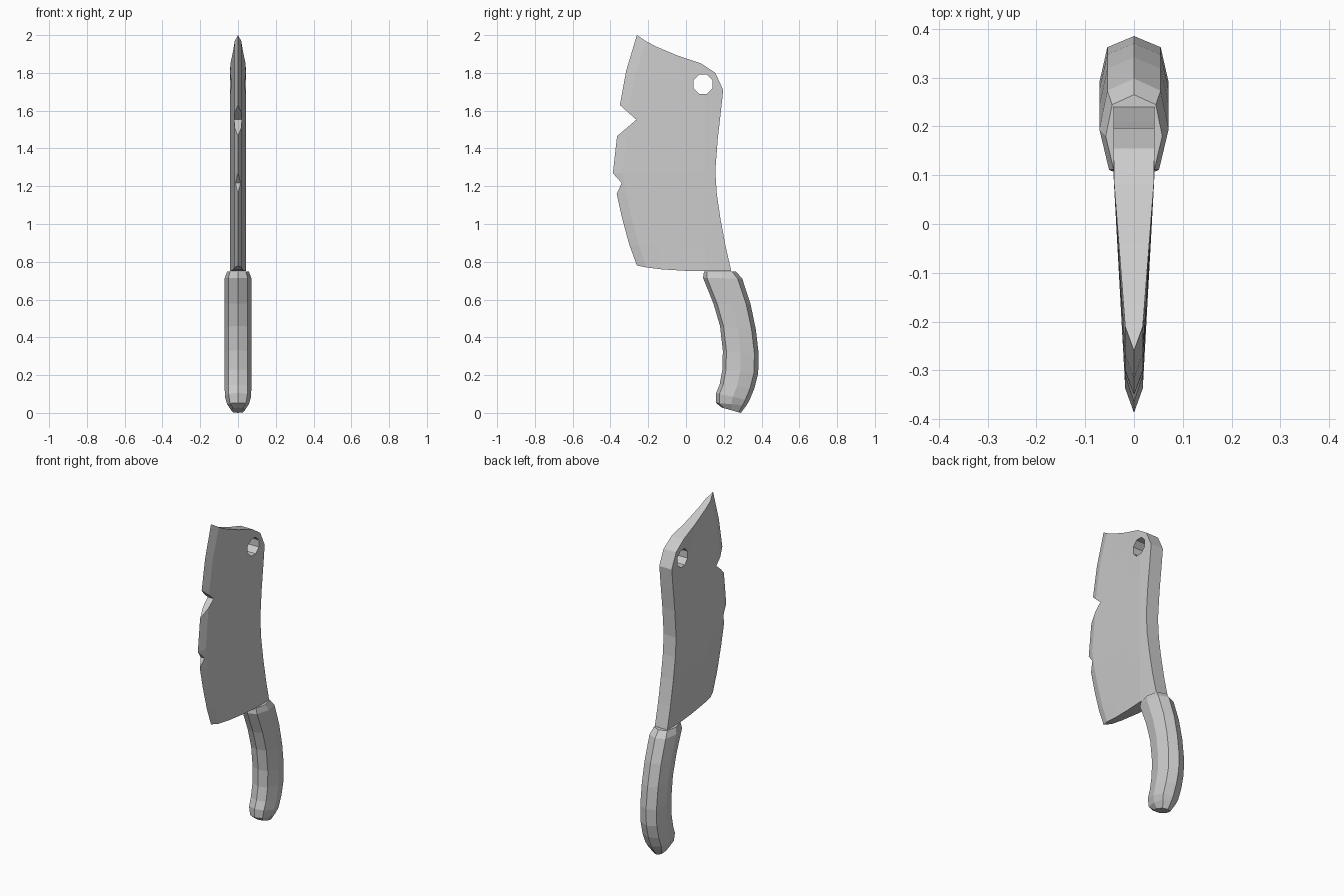
import bpy, bmesh, math

if "Cube" in bpy.data.objects:
    bpy.data.objects.remove(bpy.data.objects["Cube"])


def loft(name, rings):
    """Skin x-symmetric rings; each ring starts on the centre line, ends are capped in strips."""
    bm = bmesh.new()
    vs = [[bm.verts.new(p) for p in r] for r in rings]
    n = len(vs[0])
    for a, b in zip(vs, vs[1:]):
        for i in range(n):
            j = (i + 1) % n
            bm.faces.new((a[i], a[j], b[j], b[i]))
    for r in (vs[0], vs[-1]):
        for i in range(n // 2):
            ids = dict.fromkeys((i, i + 1, n - i - 1, (n - i) % n))
            if len(ids) > 2:
                bm.faces.new([r[k] for k in ids])
    bmesh.ops.recalc_face_normals(bm, faces=bm.faces)
    me = bpy.data.meshes.new(name)
    bm.to_mesh(me)
    bm.free()
    ob = bpy.data.objects.new(name, me)
    bpy.context.collection.objects.link(ob)
    return ob


def prism(pts):
    """Sideways cutter with a (y, z) outline."""
    bm = bmesh.new()
    f = bm.faces.new([bm.verts.new((-0.2, y, z)) for y, z in pts])
    ext = bmesh.ops.extrude_face_region(bm, geom=[f])
    for v in ext["geom"]:
        if isinstance(v, bmesh.types.BMVert):
            v.co.x = 0.2
    bmesh.ops.recalc_face_normals(bm, faces=bm.faces)
    me = bpy.data.meshes.new("cutter")
    bm.to_mesh(me)
    bm.free()
    ob = bpy.data.objects.new("cutter", me)
    bpy.context.collection.objects.link(ob)
    ob.hide_render = True
    return ob


def cut(target, pts):
    cutter = prism(pts)
    mod = target.modifiers.new("cut", 'BOOLEAN')
    mod.operation, mod.solver, mod.object = 'DIFFERENCE', 'EXACT', cutter
    bpy.context.view_layer.objects.active = target
    bpy.ops.object.modifier_apply(modifier=mod.name)
    bpy.data.objects.remove(cutter)


# Blade: sharp at the front edge, thickening towards the spine
def half_thickness(y, edge):
    d = y - edge
    if d < 0.05:
        return 0.018 * d / 0.05
    return min(0.042, 0.018 + 0.024 * (d - 0.05) / (0.05 - edge))


def blade_ring(pts):
    e = pts[0][0]
    side = [(half_thickness(y, e), y, z) for y, z in pts[1:]]
    return [(0, *pts[0])] + side + [(-x, y, z) for x, y, z in reversed(side)]


def blade_row(e, ze, b, zb):
    s = e + 0.05
    ys = [e, s, s + (0.1 - s) * 0.3, s + (0.1 - s) * 0.7, 0.1, b]
    return [(y, ze + (zb - ze) * (y - e) / (b - e)) for y in ys]


rows = [[(-.26, .78), (-.21, .77), (-.13, .76), (0, .752), (.1, .75), (.24, .75)]]
rows += [blade_row(*r) for r in [
    (-.30, .89, .21, .88), (-.338, 1.03, .182, 1.03), (-.367, 1.16, .163, 1.16),
    (-.387, 1.27, .155, 1.28), (-.365, 1.465, .168, 1.45),
    (-.35, 1.63, .183, 1.58), (-.317, 1.81, .197, 1.71)]]
rows += [[(-.26, 2), (-.21, 1.967), (-.16, 1.94), (-.04, 1.89), (.08, 1.85), (.155, 1.8)]]
blade = loft("blade", [blade_ring(r) for r in rows])

# Two chips in the cutting edge and the hanging hole
for upper, apex, lower in [((-.35, 1.63), (-.263, 1.552), (-.365, 1.465)),
                           ((-.386, 1.268), (-.34, 1.217), (-.367, 1.16))]:
    def beyond(p):
        return tuple(a + (q - a) * 1.6 for a, q in zip(apex, p))
    cut(blade, [beyond(upper), apex, beyond(lower)])
cut(blade, [(.09 + .055 * math.cos(math.radians(22.5 + 45 * i)),
             1.74 + .055 * math.sin(math.radians(22.5 + 45 * i))) for i in range(8)])

# Handle: eight-sided curved grip; (front y, z, back y, z, half width)
grip = [(.095, .748, .265, .748, .058), (.09, .715, .298, .71, .071),
        (.145, .58, .342, .575, .071), (.18, .46, .37, .44, .071),
        (.195, .33, .385, .31, .071), (.193, .23, .382, .21, .071),
        (.178, .15, .362, .13, .071), (.16, .105, .335, .065, .069),
        (.16, .052, .32, .04, .058), (.19, .028, .29, .0, .036)]


def grip_ring(yf, zf, yb, zb, w):
    def at(x, t):
        return (x * w, yb + (yf - yb) * t, zb + (zf - zb) * t)
    side = [at(.77, .12), at(1, .5), at(.72, .9)]
    return [at(0, 0)] + side + [at(0, 1)] + [(-x, y, z) for x, y, z in reversed(side)]


loft("handle", [grip_ring(*g) for g in grip])
